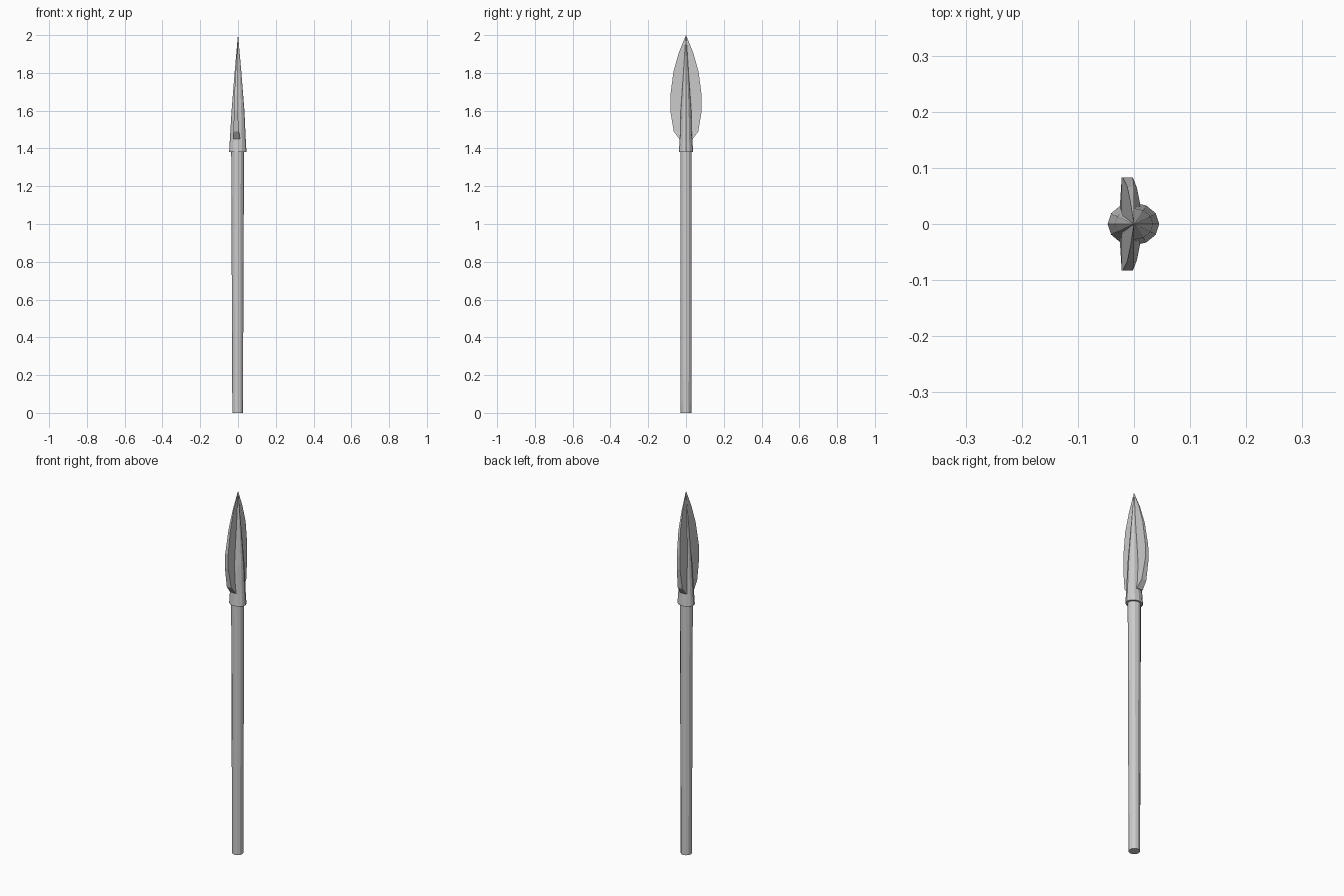
import bpy, bmesh, math

if "Cube" in bpy.data.objects:
    bpy.data.objects.remove(bpy.data.objects["Cube"])

SIDES = 12


def loft(name, sections):
    """Skin closed loops of equal length, capping both ends."""
    bm = bmesh.new()
    loops = [[bm.verts.new(p) for p in s] for s in sections]
    n = len(loops[0])
    for a, b in zip(loops, loops[1:]):
        for i in range(n):
            j = (i + 1) % n
            bm.faces.new((a[i], a[j], b[j], b[i]))
    bm.faces.new(loops[0][::-1])
    bm.faces.new(loops[-1])
    bmesh.ops.remove_doubles(bm, verts=bm.verts, dist=1e-5)
    bmesh.ops.recalc_face_normals(bm, faces=bm.faces)
    mesh = bpy.data.meshes.new(name)
    bm.to_mesh(mesh)
    bm.free()
    obj = bpy.data.objects.new(name, mesh)
    bpy.context.collection.objects.link(obj)
    return obj


def ellipse(z, cx, rx, ry):
    return [(cx + rx * math.cos(2 * math.pi * i / SIDES),
             ry * math.sin(2 * math.pi * i / SIDES), z) for i in range(SIDES)]


def slab(z, cx, half_x, half_y):
    return [(cx + sx * half_x, sy * half_y, z)
            for sx, sy in ((-1, -1), (1, -1), (1, 1), (-1, 1))]


# Shaft, slightly wider towards the head
loft("shaft", [ellipse(0, -0.002, 0.028, 0.029),
               ellipse(1.42, -0.002, 0.034, 0.030)])

# Socket that runs up into the tapering midrib
loft("socket_and_midrib", [ellipse(*s) for s in (
    (1.38, -0.001, 0.046, 0.038),
    (1.45, -0.001, 0.042, 0.033),
    (1.60, 0.0, 0.034, 0.028),
    (1.80, 0.0, 0.018, 0.014),
    (2.00, 0.0, 0.0005, 0.0005))])

# Leaf-shaped blade
loft("blade", [slab(*s) for s in (
    (1.45, -0.007, 0.018, 0.035),
    (1.49, -0.009, 0.014, 0.065),
    (1.60, -0.012, 0.010, 0.083),
    (1.68, -0.011, 0.009, 0.083),
    (1.81, -0.006, 0.006, 0.066),
    (1.91, -0.003, 0.003, 0.037),
    (2.00, 0.0, 0.0003, 0.0003))])
